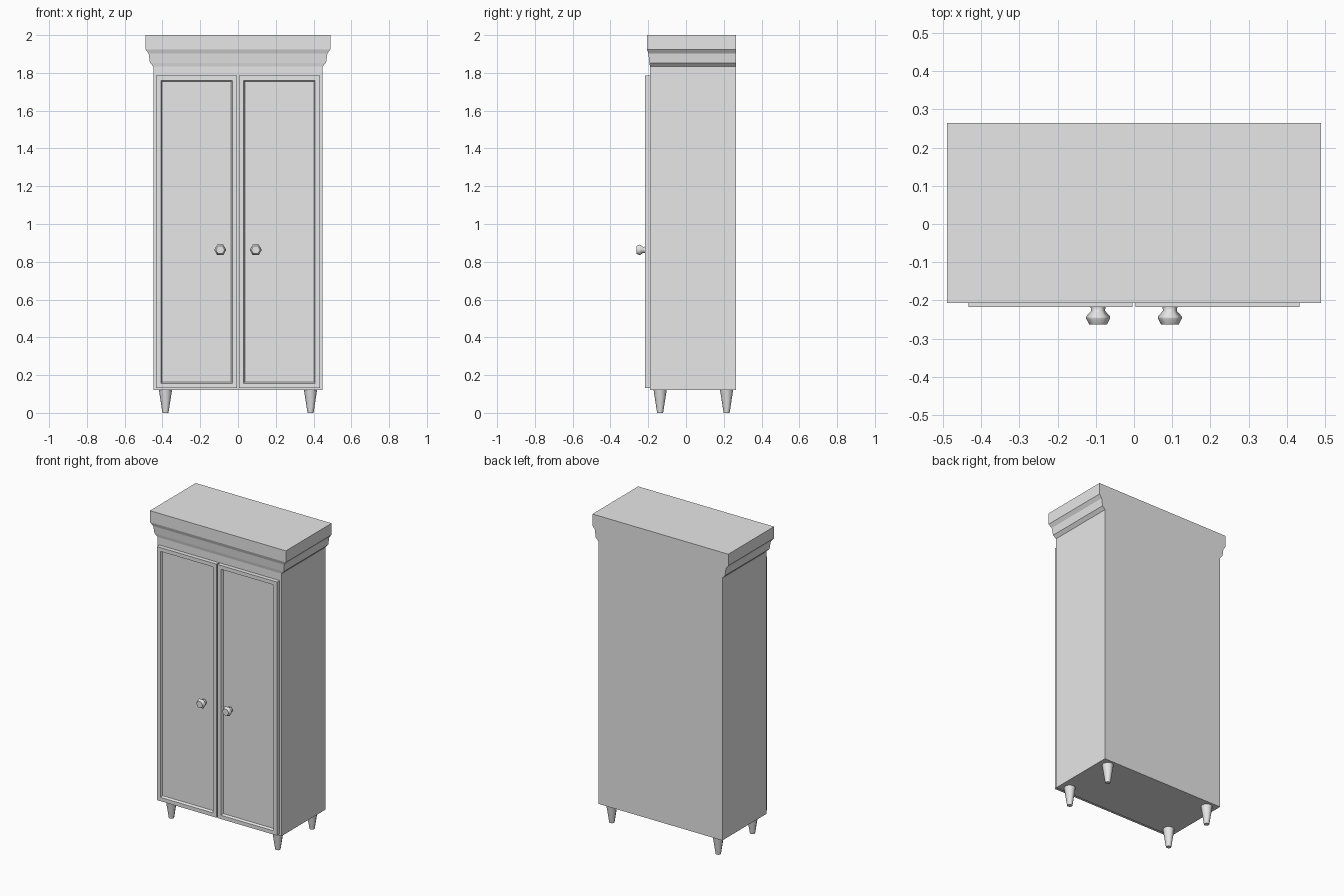
import bpy, bmesh, math
from mathutils import Matrix, Vector

cube = bpy.data.objects.get("Cube")
if cube:
    bpy.data.objects.remove(cube, do_unlink=True)

paint = bpy.data.materials.new("grey_paint")
paint.use_nodes = True
GREY = (0.8, 0.8, 0.8, 1)
paint.diffuse_color = GREY
paint.node_tree.nodes["Principled BSDF"].inputs["Base Color"].default_value = GREY

BACK = 0.264
BODY_FRONT = -0.19


def finish(name, bm, smooth=False):
    bmesh.ops.recalc_face_normals(bm, faces=bm.faces)
    mesh = bpy.data.meshes.new(name)
    bm.to_mesh(mesh)
    bm.free()
    mesh.materials.append(paint)
    obj = bpy.data.objects.new(name, mesh)
    bpy.context.collection.objects.link(obj)
    if smooth:
        bpy.ops.object.select_all(action="DESELECT")
        obj.select_set(True)
        bpy.context.view_layer.objects.active = obj
        bpy.ops.object.shade_smooth_by_angle(angle=math.radians(62))
    return obj


def add_box(bm, low, high):
    low, high = Vector(low), Vector(high)
    size = Matrix.Diagonal((*(high - low), 1))
    return bmesh.ops.create_cube(bm, size=1, matrix=Matrix.Translation((low + high) / 2) @ size)


def loft(bm, rings):
    """Join rings of points into a closed solid."""
    rings = [[bm.verts.new(p) for p in ring] for ring in rings]
    count = len(rings[0])
    for a, b in zip(rings, rings[1:]):
        for i in range(count):
            j = (i + 1) % count
            bm.faces.new((a[i], a[j], b[j], b[i]))
    bm.faces.new(rings[0])
    bm.faces.new(rings[-1])


def circle(radius, height, sides):
    steps = [math.tau * i / sides for i in range(sides)]
    return [Vector((radius * math.cos(a), radius * math.sin(a), height)) for a in steps]


# Cabinet body
bm = bmesh.new()
add_box(bm, (-0.447, BODY_FRONT, 0.122), (0.447, BACK, 1.84))
finish("cabinet_body", bm)

# Cornice: moulding on the front and sides, flush at the back
profile = [(0.447, -0.19, 1.833), (0.466, -0.194, 1.853), (0.473, -0.199, 1.902),
           (0.49, -0.207, 1.925), (0.49, -0.207, 2.0)]
bm = bmesh.new()
loft(bm, [[(-x, y, z), (x, y, z), (x, BACK, z), (-x, BACK, z)] for x, y, z in profile])
finish("cornice", bm)

# Doors with a recessed panel
for side, sign in (("left", 1), ("right", -1)):
    bm = bmesh.new()
    x_in, x_out = sorted((sign * 0.004, sign * 0.433))
    add_box(bm, (x_in, -0.217, 0.132), (x_out, BODY_FRONT, 1.785))
    bm.normal_update()
    front = min(bm.faces, key=lambda f: f.calc_center_median().y)
    bmesh.ops.inset_region(bm, faces=[front], thickness=0.035)
    bmesh.ops.inset_region(bm, faces=[front], thickness=0.01, depth=-0.014)
    finish(side + "_door", bm)

    # Six-sided knob turned towards the front
    bm = bmesh.new()
    knob_profile = [(0.02, 0), (0.018, 0.011), (0.032, 0.027), (0.031, 0.032), (0.023, 0.047)]
    place = Matrix.Translation((sign * 0.094, -0.216, 0.863)) @ Matrix.Rotation(math.pi / 2, 4, "X")
    loft(bm, [[place @ p for p in circle(r, h, 6)] for r, h in knob_profile])
    finish(side + "_knob", bm, smooth=True)

    # Tapered legs
    for end, y in (("front", -0.137), ("back", 0.215)):
        bm = bmesh.new()
        place = Matrix.Translation((sign * 0.384, y, 0))
        loft(bm, [[place @ p for p in circle(r, h, 8)] for r, h in ((0.016, 0), (0.035, 0.123))])
        finish(end + "_" + side + "_leg", bm, smooth=True)
